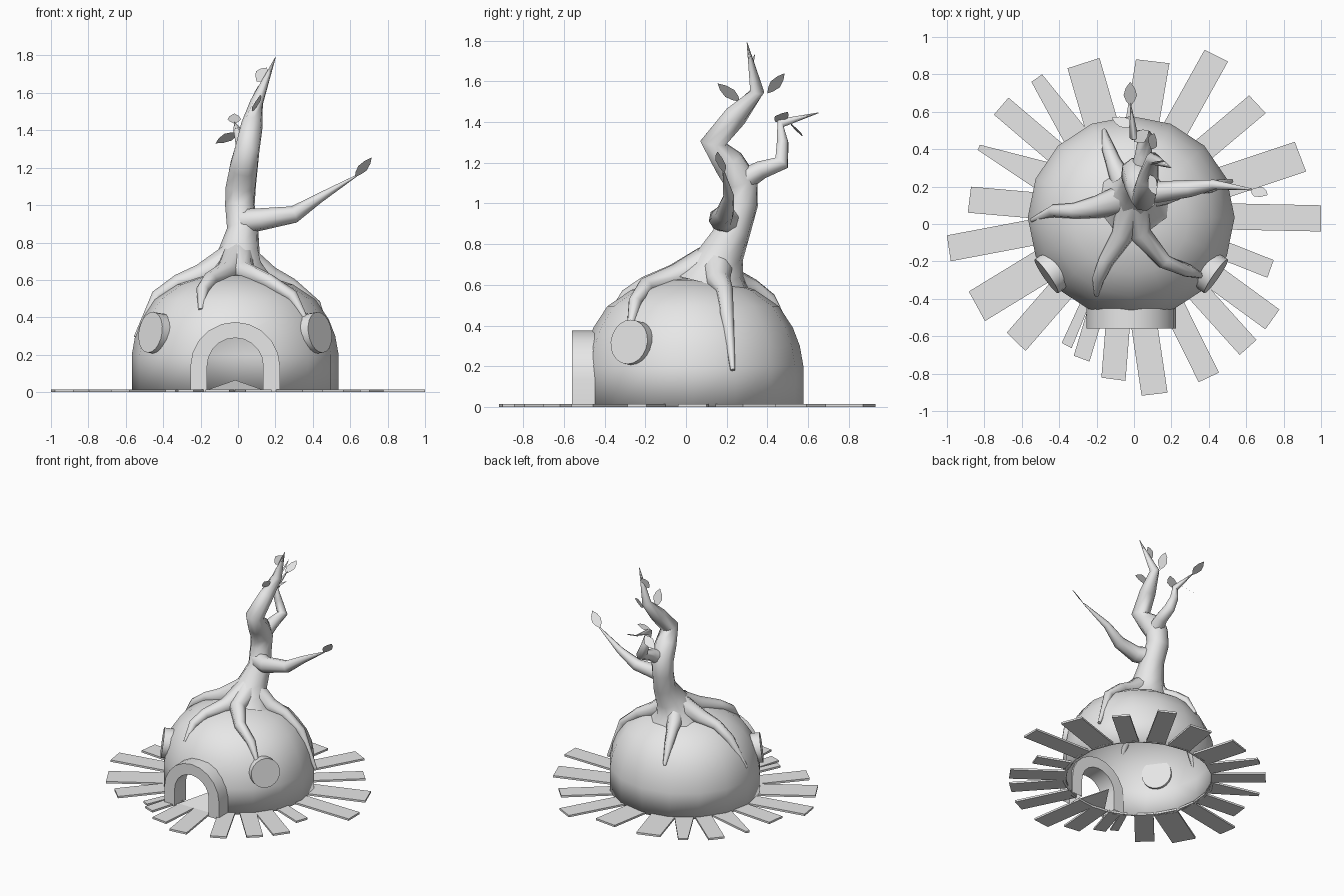
import bpy, bmesh
from math import sin, cos, pi, hypot, atan2, radians
from mathutils import Vector, Matrix

cube = bpy.data.objects.get("Cube")
if cube:
    bpy.data.objects.remove(cube, do_unlink=True)


def make_material(name, value):
    mat = bpy.data.materials.new(name)
    mat.use_nodes = True
    colour = (value, value, value, 1)
    mat.diffuse_color = colour
    mat.node_tree.nodes["Principled BSDF"].inputs["Base Color"].default_value = colour
    return mat


GREY = make_material("plain grey", 0.8)


def finish(name, bm, smooth=None):
    bmesh.ops.recalc_face_normals(bm, faces=bm.faces)
    mesh = bpy.data.meshes.new(name)
    bm.to_mesh(mesh)
    bm.free()
    mesh.materials.append(GREY)
    obj = bpy.data.objects.new(name, mesh)
    bpy.context.collection.objects.link(obj)
    if smooth:
        bpy.ops.object.select_all(action="DESELECT")
        obj.select_set(True)
        bpy.context.view_layer.objects.active = obj
        bpy.ops.object.shade_smooth_by_angle(angle=radians(smooth))
    return obj


def bridge(bm, a, b):
    n = len(a)
    for i in range(n):
        j = (i + 1) % n
        bm.faces.new((a[i], a[j], b[j], b[i]))


def prism(bm, outline, offset):
    """Closed solid from a flat outline pushed along an offset."""
    low = [bm.verts.new(p) for p in outline]
    high = [bm.verts.new(Vector(p) + Vector(offset)) for p in outline]
    bm.faces.new(low)
    bm.faces.new(high)
    bridge(bm, low, high)


# Hollow dome
CX, CY = -0.015, 0.035
PROFILE = [(0.553, 0), (0.553, 0.2), (0.535, 0.3), (0.5, 0.39), (0.43, 0.495),
           (0.31, 0.575), (0.16, 0.623), (0, 0.637)]


def dome_height(x, y):
    r = hypot(x - CX, y - CY)
    for (r0, z0), (r1, z1) in zip(PROFILE[1:], PROFILE[2:]):
        if r >= r1:
            return z1 + (z0 - z1) * min(1, (r - r1) / (r0 - r1))


bm = bmesh.new()
rings = []
SIDES = 16
for r, z in PROFILE[:-1]:
    rings.append([bm.verts.new((CX + r * cos(2 * pi * i / SIDES),
                                CY + r * 0.98 * sin(2 * pi * i / SIDES), z))
                  for i in range(SIDES)])
for a, b in zip(rings, rings[1:]):
    bridge(bm, a, b)
top = bm.verts.new((CX, CY, PROFILE[-1][1]))
for i in range(SIDES):
    bm.faces.new((rings[-1][i], rings[-1][(i + 1) % SIDES], top))
dome = finish("dome", bm, 40)


# Door arch and the opening behind it
def arch(r, top_z, y, steps=10):
    pts = [(CX + r, y, 0)]
    for i in range(steps + 1):
        a = pi * i / steps
        pts.append((CX + r * cos(a), y, top_z - r + r * sin(a)))
    return pts + [(CX - r, y, 0)]


bm = bmesh.new()
loops = [[bm.verts.new(p) for p in arch(r, z, y)]
         for r, z, y in ((0.24, 0.375, -0.56), (0.24, 0.375, -0.42),
                         (0.15, 0.29, -0.42), (0.15, 0.29, -0.56))]
for k in range(4):
    bridge(bm, loops[k], loops[(k + 1) % 4])
# drop the duplicate strips along the threshold
bmesh.ops.delete(bm, geom=[f for f in bm.faces if f.calc_center_median().z < 0.001],
                 context="FACES")
finish("door_arch", bm, 40)

bm = bmesh.new()
prism(bm, arch(0.17, 0.31, -0.7), (0, 0.45, 0))
bmesh.ops.translate(bm, verts=[v for v in bm.verts if v.co.z < 0.01], vec=(0, 0, -0.1))
cutter = finish("door_cutter", bm)
cutter.hide_render = True
cutter.hide_viewport = True
cutter.display_type = "WIRE"
shell = dome.modifiers.new("thickness", "SOLIDIFY")
shell.thickness = 0.015
cut = dome.modifiers.new("doorway", "BOOLEAN")
cut.object = cutter
cut.solver = "EXACT"

# Sloping threshold inside the doorway
bm = bmesh.new()
prism(bm, [(CX - 0.15, -0.54, 0.012), (CX + 0.15, -0.54, 0.012), (CX, -0.3, 0.065)],
      (0, 0, -0.006))
finish("door_ramp", bm)

# Round windows
for side, name in ((-1, "right"), (1, "left")):
    bm = bmesh.new()
    normal = Vector((0.82 * side, -0.57, 0.14)).normalized()
    spot = Vector((CX + 0.425 * side, -0.26, 0.315))
    bmesh.ops.create_cone(bm, cap_ends=True, segments=20, radius1=0.11, radius2=0.11,
                          depth=0.07, matrix=Matrix.Translation(spot)
                          @ normal.to_track_quat("Z", "Y").to_matrix().to_4x4())
    finish("window_" + name, bm, 30)

# Radiating planks: outer end x, y, outer width, inner width
PLANKS = [
    (1, .03, .14, .14), (.89, .36, .17, .17), (.66, .64, .13, .13), (.44, .9, .14, .14),
    (.1, .87, .18, .18), (-.27, .86, .18, .18), (-.52, .78, .07, .14), (-.71, .63, .12, .12),
    (-.83, .41, .03, .16), (-.88, .13, .14, .14), (-.99, -.13, .14, .14),
    (-.84, -.44, .18, .18), (-.63, -.63, .14, .14), (-.36, -.65, .06, .05),
    (-.28, -.72, .09, .09), (-.11, -.83, .13, .13), (.11, -.91, .14, .14),
    (.4, -.82, .12, .12), (.61, -.66, .12, .12), (.74, -.51, .13, .13), (.73, -.24, .1, .1)]
bm = bmesh.new()
for x, y, w_out, w_in in PLANKS:
    end = Vector((x, y, 0))
    ray = (end - Vector((0, 0.02, 0))).normalized()
    start = Vector((CX, CY, 0)) + ray * 0.52
    across = Vector((-ray.y, ray.x, 0)) / 2
    prism(bm, [start - across * w_in, end - across * w_out,
               end + across * w_out, start + across * w_in], (0, 0, 0.015))
finish("planks", bm)


# Tree: tapered tubes along x, y, z, radius paths
def tube(name, path, sides=8):
    bm = bmesh.new()
    pts = [Vector(p[:3]) for p in path]
    loops = []
    ref = Vector((1, 0.3, 0.1))
    if abs((pts[-1] - pts[0]).normalized().x) > 0.6:
        ref = Vector((0.1, 1, 0.2))
    for i, p in enumerate(pts):
        d = (pts[min(i + 1, len(pts) - 1)] - pts[max(i - 1, 0)]).normalized()
        u = (ref - d * ref.dot(d)).normalized()
        v = d.cross(u)
        r = path[i][3]
        loops.append([bm.verts.new(p + (u * cos(2 * pi * k / sides)
                                        + v * sin(2 * pi * k / sides)) * r)
                      for k in range(sides)])
    for a, b in zip(loops, loops[1:]):
        bridge(bm, a, b)
    bm.faces.new(loops[0])
    bm.faces.new(loops[-1])
    return finish(name, bm, 60)


tube("trunk", [(0, .13, .6, .2), (0, .15, .68, .14), (.01, .18, .76, .11),
               (.025, .235, .87, .086), (.01, .275, 1, .082), (.015, .275, 1.1, .085),
               (.03, .21, 1.2, .08), (.05, .135, 1.3, .068), (.075, .245, 1.43, .058),
               (.1, .35, 1.55, .036), (.2, .3, 1.79, .002)])
tube("side_branch", [(.01, .24, .91, .07), (.13, .17, .925, .06), (.3, .19, .95, .046),
                     (.43, .21, 1.035, .027), (.63, .185, 1.155, .005)])
tube("back_branch", [(.03, .26, 1.1, .06), (.05, .37, 1.165, .045), (.06, .47, 1.2, .04),
                     (.02, .475, 1.3, .03), (0, .465, 1.395, .024), (-.02, .65, 1.445, .002)])

# Roots clinging to the dome
ROOTS = {
    "front_left": [(.03, -.05), (.16, -.2), (.29, -.25), (.37, -.28)],
    "front_right": [(-.06, -.06), (-.15, -.2), (-.19, -.29), (-.2, -.38)],
    "right": [(-.2, .09), (-.32, .07), (-.43, .07), (-.545, .02)],
    "back": [(-.07, .24), (-.11, .33), (-.14, .41), (-.16, .5)],
    "left": [(.17, .16), (.28, .19), (.41, .2), (.52, .23)]}
for name, spots in ROOTS.items():
    path = [(0, .15, .73, .09)]
    for (x, y), r in zip(spots, (.06, .042, .034, .012)):
        path.append((x, y, dome_height(x, y) + 0.012, r))
    path[-1] = path[-1][:2] + (path[-1][2] - 0.03, path[-1][3])
    tube("root_" + name, path)


# Leaves: base, tip and the direction of their width
def leaf(name, base, tip, width):
    bm = bmesh.new()
    base, tip = Vector(base), Vector(tip)
    axis = tip - base
    side = Vector(width)
    side = (side - axis * side.dot(axis) / axis.length_squared).normalized()
    half = [(0.2, 0.022), (0.45, 0.036), (0.75, 0.024)]
    pts = [base] + [base + axis * t + side * w for t, w in half] + [tip]
    pts += [base + axis * t - side * w for t, w in reversed(half)]
    bm.faces.new([bm.verts.new(p) for p in pts])
    finish(name, bm)


leaf("leaf_side", (.625, .185, 1.15), (.715, .155, 1.255), (.5, .6, -.3))
leaf("leaf_trunk_front", (.08, .265, 1.5), (.12, .155, 1.59), (.6, .5, .5))
leaf("leaf_trunk_back", (.09, .4, 1.54), (.11, .485, 1.64), (.6, -.5, .4))
leaf("leaf_trunk_top", (.1, .32, 1.66), (.155, .34, 1.735), (1, 0, -.6))
leaf("leaf_back_tip", (-.02, .63, 1.435), (-.02, .76, 1.49), (1, 0, 0))
leaf("leaf_back_low", (0, .52, 1.39), (-.12, .57, 1.33), (0, .7, -.6))
leaf("leaf_back_inner", (.0, .44, 1.4), (.08, .5, 1.45), (0, .7, .1))
